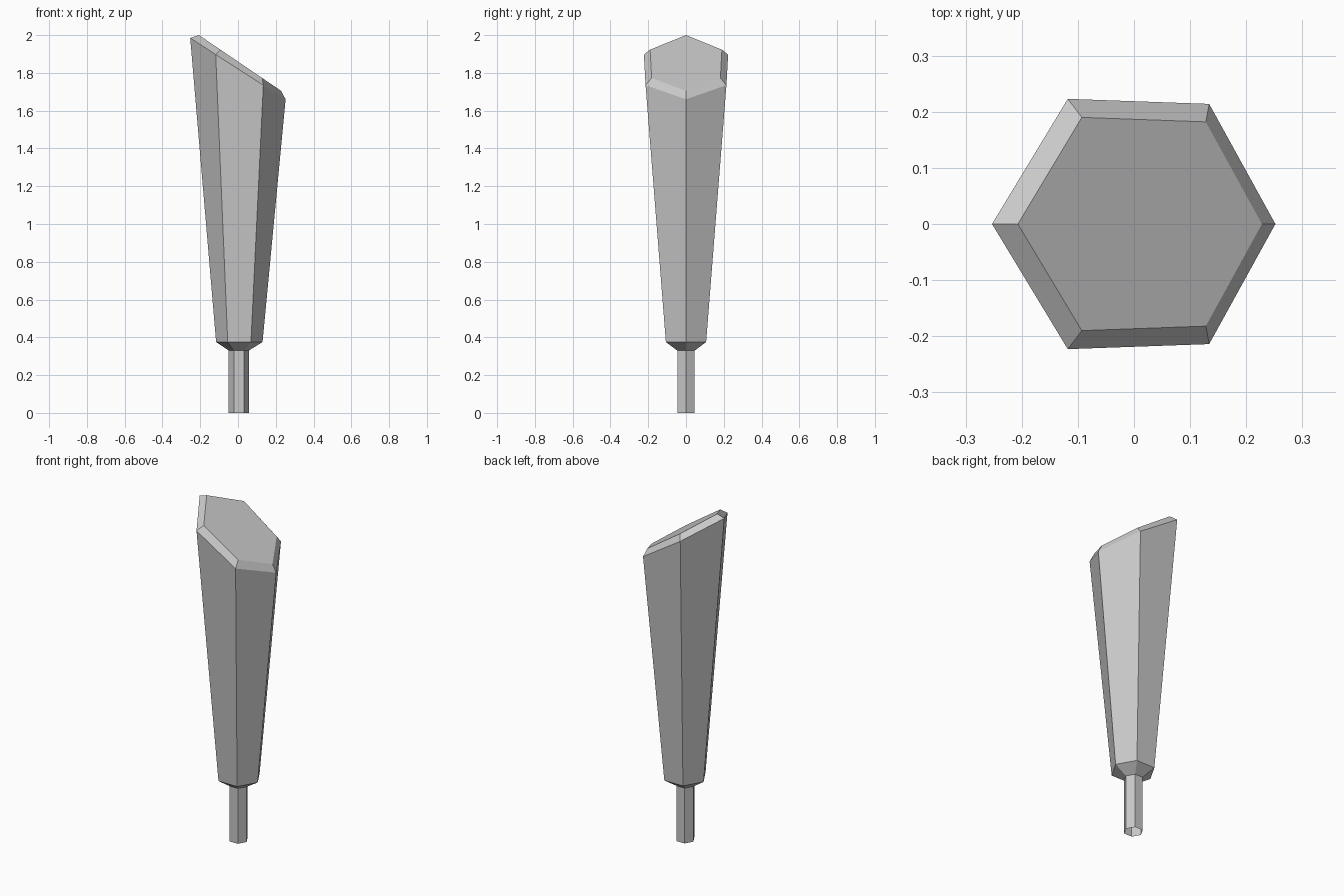
import bpy
import bmesh
import math

cube = bpy.data.objects.get("Cube")
if cube:
    bpy.data.objects.remove(cube)

grey = bpy.data.materials.new("plain grey")
grey.use_nodes = True
colour = (0.58, 0.58, 0.58, 1)
grey.diffuse_color = colour
grey.node_tree.nodes["Principled BSDF"].inputs["Base Color"].default_value = colour


def hexagon(centre, radius, z):
    """Level six-sided ring with corners on the x axis."""
    return [(centre + radius * math.cos(i * math.pi / 3),
             radius * math.sin(i * math.pi / 3), z) for i in range(6)]


def slanted(right, front, back, left):
    """Tilted ring from its two tips and two mirrored corner pairs."""
    def flip(p):
        return (p[0], -p[1], p[2])
    return [right, front, back, left, flip(back), flip(front)]


def loft(name, rings, cap_top=False):
    bm = bmesh.new()
    loops = [[bm.verts.new(p) for p in ring] for ring in rings]
    for low, high in zip(loops, loops[1:]):
        for i in range(6):
            j = (i + 1) % 6
            bm.faces.new((low[i], low[j], high[j], high[i]))
    if cap_top:
        bm.faces.new(loops[-1])
    mesh = bpy.data.meshes.new(name)
    bm.to_mesh(mesh)
    bm.free()
    mesh.materials.append(grey)
    obj = bpy.data.objects.new(name, mesh)
    bpy.context.collection.objects.link(obj)
    return obj


# Open-ended stem
neck = hexagon(0.004, 0.053, 0.33)
loft("stem", [hexagon(0.004, 0.053, 0), neck])

# Flaring body with a chamfered, slanted top
shoulder = hexagon(0.007, 0.123, 0.375)
rim = slanted((0.252, 0, 1.66), (0.134, 0.214, 1.735),
              (-0.118, 0.223, 1.897), (-0.253, 0, 1.985))
top = slanted((0.228, 0, 1.705), (0.128, 0.182, 1.773),
              (-0.093, 0.19, 1.923), (-0.207, 0, 2.0))
loft("tapered_body", [neck, shoulder, rim, top], cap_top=True)
